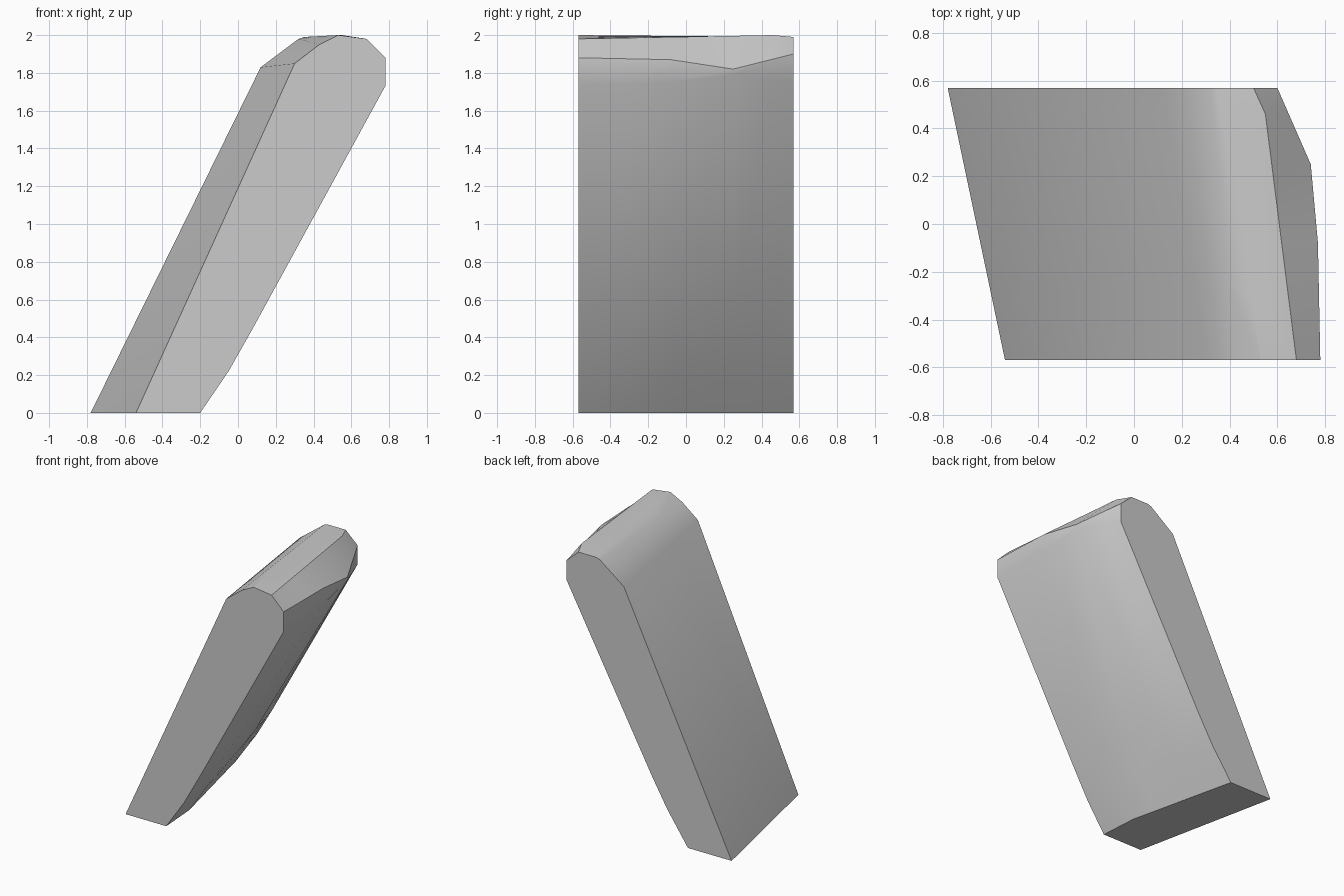
import bpy
import bmesh

cube = bpy.data.objects.get("Cube")
if cube:
    bpy.data.objects.remove(cube, do_unlink=True)

# One flat grey for the whole slab
grey = bpy.data.materials.new("stone grey")
grey.use_nodes = True
colour = (0.6, 0.6, 0.6, 1.0)
grey.diffuse_color = colour
grey.node_tree.nodes["Principled BSDF"].inputs["Base Color"].default_value = colour

FRONT, BACK = -0.57, 0.57
STATIONS = (FRONT, -0.27, -0.08, 0.25, 0.46, BACK)

# Rails running front to back, each a short list of (y, x, z)
RAILS = [
    [(FRONT, -0.54, 0), (BACK, -0.78, 0)],                               # left foot
    [(FRONT, -0.20, 0), (-0.27, -0.22, 0), (BACK, -0.415, 0)],           # right foot
    [(FRONT, -0.05, 0.22), (-0.27, -0.07, 0.22), (0.25, -0.17, 0.25),
     (BACK, -0.24, 0.25)],                                               # bevel above foot
    [(FRONT, 0.08, 0.45), (-0.27, 0.06, 0.45), (0.25, -0.03, 0.46),
     (BACK, -0.11, 0.47)],                                               # lower slope
    [(FRONT, 0.78, 1.73), (-0.08, 0.77, 1.75), (0.25, 0.735, 1.79),
     (BACK, 0.60, 1.755)],                                               # overhang bottom
    [(FRONT, 0.78, 1.88), (-0.08, 0.77, 1.87), (0.25, 0.74, 1.82),
     (BACK, 0.60, 1.90)],                                                # overhang top
    [(FRONT, 0.68, 1.98), (0.46, 0.55, 2), (BACK, 0.50, 1.99)],          # crown edge
    [(FRONT, 0.53, 2), (BACK, 0.35, 1.99)],                              # crown
    [(FRONT, 0.43, 1.95), (BACK, 0.32, 1.98)],                           # crown shoulder
    [(FRONT, 0.30, 1.85), (BACK, 0.12, 1.83)],                           # left shoulder
]


def point_on(rail, y):
    """Position on a rail at depth y."""
    for a, b in zip(rail, rail[1:]):
        if y <= b[0]:
            t = (y - a[0]) / (b[0] - a[0])
            return a[1] + t * (b[1] - a[1]), y, a[2] + t * (b[2] - a[2])


# Leaning slab lofted through the stations
bm = bmesh.new()
rings = [[bm.verts.new(point_on(rail, y)) for rail in RAILS] for y in STATIONS]
for near, far in zip(rings, rings[1:]):
    for i in range(len(RAILS)):
        j = (i + 1) % len(RAILS)
        bm.faces.new((near[i], near[j], far[j], far[i]))
bm.faces.new(rings[0])
bm.faces.new(rings[-1])
bmesh.ops.recalc_face_normals(bm, faces=bm.faces)

mesh = bpy.data.meshes.new("leaning_slab")
bm.to_mesh(mesh)
bm.free()
mesh.materials.append(grey)
slab = bpy.data.objects.new("leaning_slab", mesh)
bpy.context.collection.objects.link(slab)
bpy.context.view_layer.objects.active = slab
slab.select_set(True)
bpy.ops.object.shade_smooth_by_angle()
